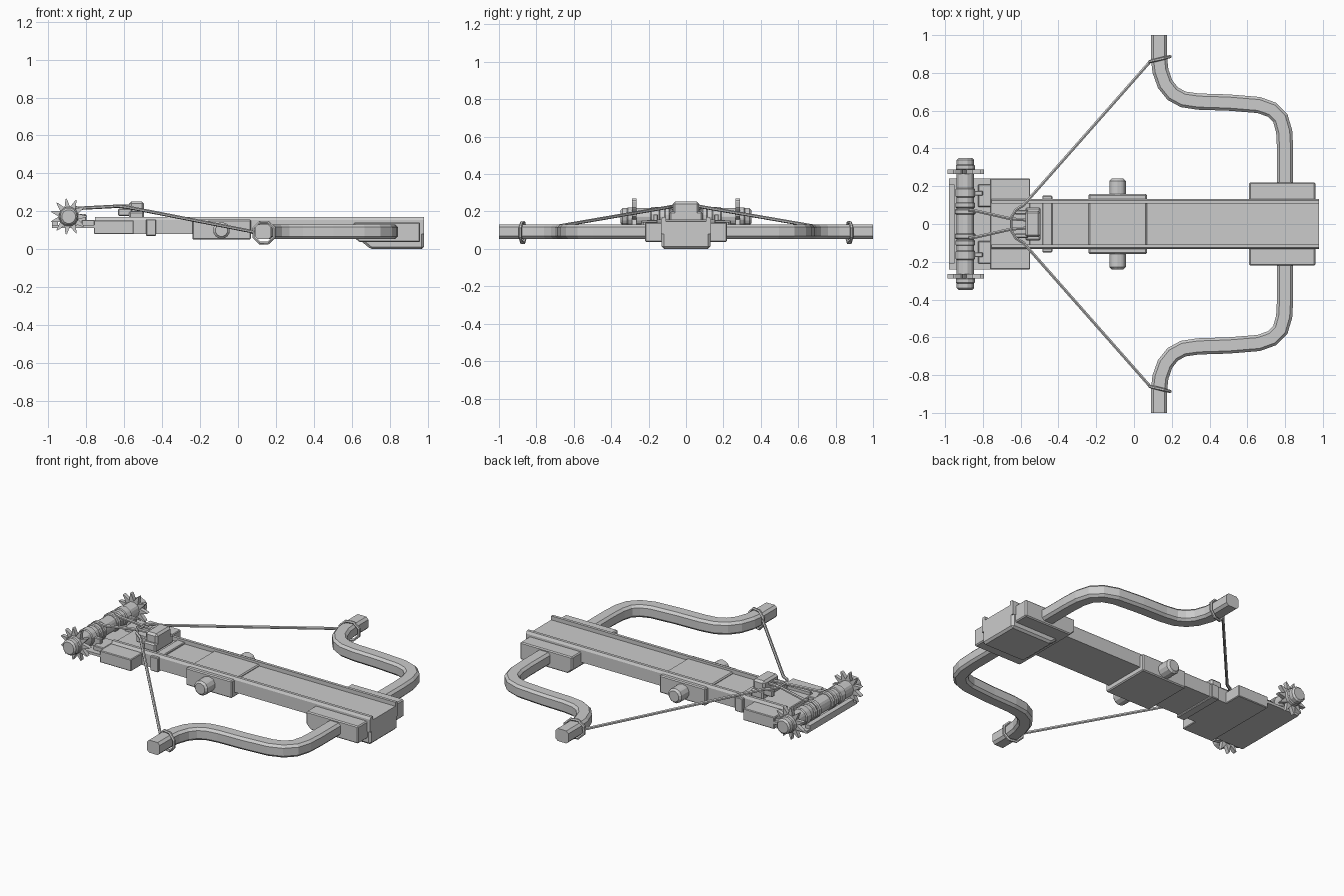
import bpy, bmesh, math
from mathutils import Vector

if "Cube" in bpy.data.objects:
    bpy.data.objects.remove(bpy.data.objects["Cube"])


def finish(name, bm):
    bmesh.ops.recalc_face_normals(bm, faces=bm.faces[:])
    me = bpy.data.meshes.new(name)
    bm.to_mesh(me)
    bm.free()
    ob = bpy.data.objects.new(name, me)
    bpy.context.collection.objects.link(ob)
    return ob


def bevel(ob, w, seg=1):
    m = ob.modifiers.new("bevel", 'BEVEL')
    m.width, m.segments, m.limit_method = w, seg, 'ANGLE'


def box(name, x, y, z, bev=0):
    bm = bmesh.new()
    bmesh.ops.create_cube(bm, size=1)
    for v in bm.verts:
        for i, (a, b) in enumerate((x, y, z)):
            v.co[i] = a if v.co[i] < 0 else b
    ob = finish(name, bm)
    if bev:
        bevel(ob, bev)
    return ob


def prism(name, pts, axis, a, b, bev=0):
    """Extrude a 2D outline along x (pts = y,z) or y (pts = x,z)."""
    bm = bmesh.new()
    place = (lambda p, t: (t, p[0], p[1])) if axis == 'x' else (lambda p, t: (p[0], t, p[1]))
    f = bm.faces.new([bm.verts.new(place(p, a)) for p in pts])
    g = bmesh.ops.extrude_face_region(bm, geom=[f])['geom']
    d = Vector(place((0, 0), b - a))
    bmesh.ops.translate(bm, vec=d, verts=[v for v in g if isinstance(v, bmesh.types.BMVert)])
    ob = finish(name, bm)
    if bev:
        bevel(ob, bev)
    return ob


def sweep(name, path, section, up=(0, 0, 1), closed=False):
    bm = bmesh.new()
    P, up, n = [Vector(p) for p in path], Vector(up), len(path)
    rings = []
    for i, p in enumerate(P):
        nxt = P[(i + 1) % n] if closed or i < n - 1 else p
        prv = P[i - 1] if closed or i > 0 else p
        t = (nxt - prv).normalized()
        s = t.cross(up).normalized()
        u = s.cross(t)
        rings.append([bm.verts.new(p + s * a + u * b) for a, b in section])
    k = len(section)
    for i in range(n if closed else n - 1):
        A, B = rings[i], rings[(i + 1) % n]
        for j in range(k):
            bm.faces.new((A[j], A[(j + 1) % k], B[(j + 1) % k], B[j]))
    if not closed:
        bm.faces.new(rings[0])
        bm.faces.new(rings[-1])
    return finish(name, bm)


def ngon(r, n):
    return [(r * math.cos(2 * math.pi * (i + .5) / n), r * math.sin(2 * math.pi * (i + .5) / n)) for i in range(n)]


def rod(name, x, z, y0, y1, r, n=12, bev=0):
    return prism(name, [(x + a, z + b) for a, b in ngon(r, n)], 'y', y0, y1, bev)


# stock with raised rails
half = [(.133, .08), (.133, .155), (.125, .17), (.108, .17), (.108, .146)]
prism("stock", half + [(-y, z) for y, z in reversed(half)], 'x', -.755, .98)

# front block and lugs holding the bow
prism("front_block", [(.64, .05), (.70, 0), (.98, 0), (.98, .145), (.64, .145)], 'y', -.13, .13, .012)
prism("bow_lugs", [(.61, .065), (.64, .037), (.96, .037), (.96, .142), (.61, .142)], 'y', -.22, .22, .006)

# pivot block with axle, and strap around the stock
box("pivot_block", (-.24, .068), (-.158, .158), (.05, .156), .006)
rod("pivot_axle", -.087, .10, -.24, .24, .045, 12, .012)
box("stock_strap", (-.485, -.432), (-.15, .15), (.07, .157), .004)

# rear block and winch bed
box("rear_block", (-.76, -.55), (-.24, .24), (.08, .152), .004)
box("winch_bed", (-.98, -.755), (-.24, .24), (.112, .128))
box("winch_back_strip", (-.98, -.95), (-.21, .21), (.125, .15))

# winch drum, rope coils and collars
WX, WZ = -.893, .172
rod("winch_drum", WX, WZ, -.35, .35, .047, 12, .01)
for s in (1, -1):
    for i, (c, w, r) in enumerate(((.065, .03, .056), (.10, .03, .054), (.165, .05, .053), (.30, .03, .052))):
        rod(f"winch_collar_{i}", WX, WZ, s * c - w / 2, s * c + w / 2, r, 12, .005)
    # star wheel
    star = []
    for i in range(44):
        a = 2 * math.pi * i / 44
        r = (.098, .09, .052, .09)[i % 4]
        a = 2 * math.pi * (i // 4 + (0, .09, .5, .91)[i % 4]) / 11
        star.append((WX + r * math.cos(a), WZ + r * math.sin(a)))
    rod_ob = prism("star_wheel", star, 'y', s * .277 - .012, s * .277 + .012)
    # pawls and bearing plates
    box("pawl_plate", (-.825, -.755), tuple(sorted((s * .09, s * .21))), (.125, .155), .004)
    box("pawl", (-.86, -.80), tuple(sorted((s * .15, s * .175))), (.13, .185), .004)
    # winch rope
    sweep("winch_rope", [(-.875, s * .075, .222), (-.84, s * .07, .216), (-.65, s * .027, .226), (-.55, s * .02, .226)],
          ngon(.009, 6))

# trigger block with two claws
box("trigger_block", (-.575, -.495), (-.088, .088), (.146, .20), .008)
box("trigger_head", (-.575, -.495), (-.07, .07), (.17, .252), .012)
for s in (1, -1):
    box("trigger_claw", (-.632, -.56), tuple(sorted((s * .05, s * .075))), (.175, .215), .005)

# curved bow arms, bowstring and string loops
path = [(.80, .10), (.80, .40), (.795, .49), (.775, .56), (.73, .605), (.66, .63), (.50, .643),
        (.34, .648), (.26, .66), (.205, .69), (.165, .74), (.14, .81), (.132, .88), (.132, 1.0)]
a, b, c = .043, .038, .014
sec = [(a, c - b), (a, b - c), (a - c, b), (c - a, b), (-a, b - c), (-a, c - b), (c - a, -b), (a - c, -b)]
for s in (1, -1):
    sweep("bow_arm", [(x, s * y, .092) for x, y in path], sec)
    loop = [(.137 + u, s * (.873 + u * .25), .087 + v) for u, v in ngon(.058, 8)]
    sweep("string_loop", loop, ngon(.009, 6), (0, 1, 0), True)
mid = [(.09, .865, .09), (-.585, .10, .222), (-.625, .075, .227), (-.65, .035, .228)]
sweep("bowstring", mid + [(x, -y, z) for x, y, z in reversed(mid)], ngon(.009, 6))
